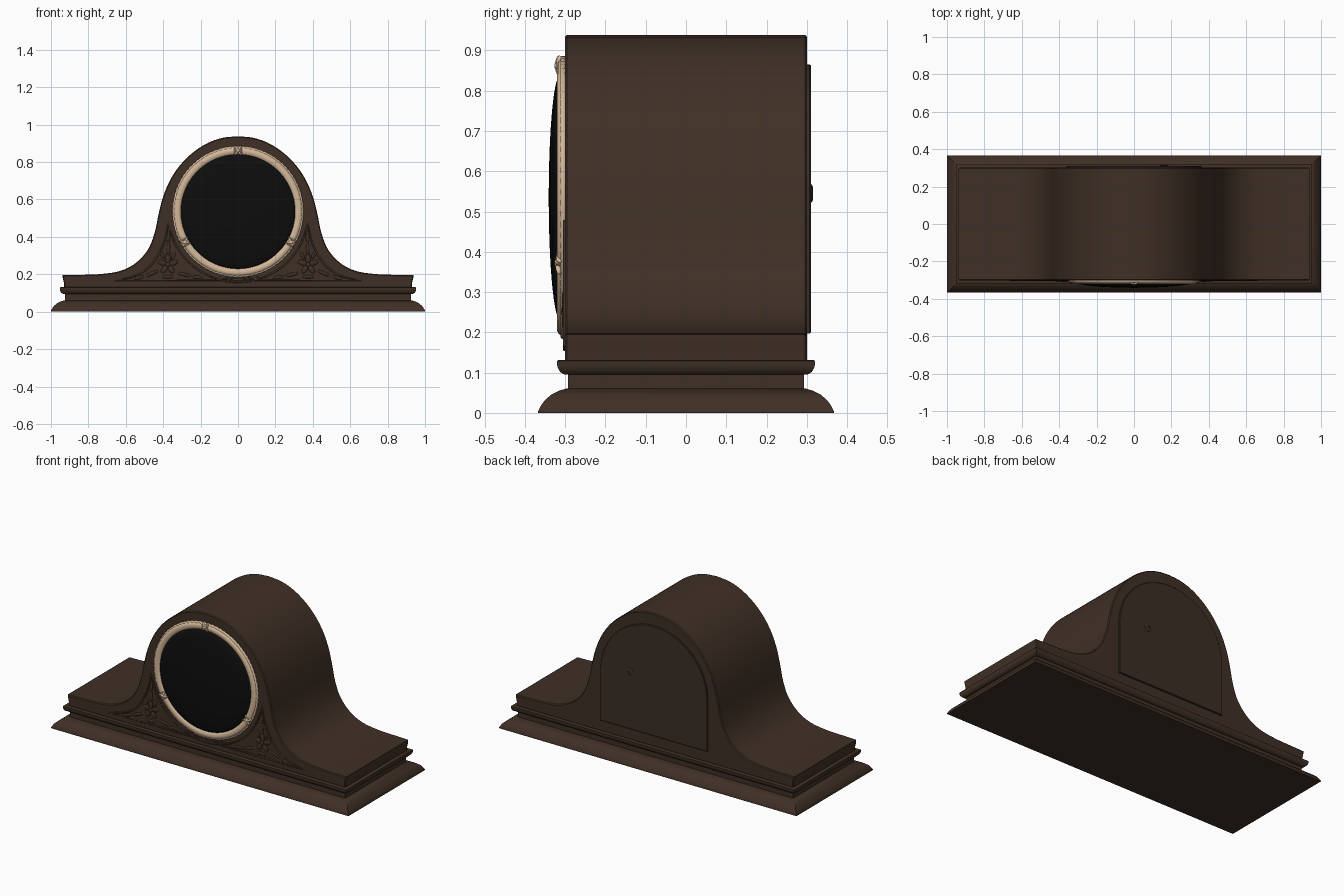
import bpy, bmesh, math
from mathutils import Vector, Matrix

if "Cube" in bpy.data.objects:
    bpy.data.objects.remove(bpy.data.objects["Cube"])


def material(name, rgb):
    m = bpy.data.materials.new(name)
    m.diffuse_color = (*rgb, 1)
    m.use_nodes = True
    m.node_tree.nodes["Principled BSDF"].inputs["Base Color"].default_value = m.diffuse_color
    return m


WOOD = material("walnut brown", (0.050, 0.029, 0.019))
PANEL = material("dark panel brown", (0.043, 0.027, 0.018))
CREAM = material("aged ivory", (0.66, 0.48, 0.32))
BLACK = material("black glass", (0.004, 0.004, 0.004))
CZ = 0.535  # dial centre height


def finish(name, bm, mat, angle=35):
    bmesh.ops.recalc_face_normals(bm, faces=bm.faces[:])
    me = bpy.data.meshes.new(name)
    bm.to_mesh(me)
    bm.free()
    ob = bpy.data.objects.new(name, me)
    bpy.context.collection.objects.link(ob)
    me.materials.append(mat)
    bpy.ops.object.select_all(action='DESELECT')
    ob.select_set(True)
    bpy.context.view_layer.objects.active = ob
    bpy.ops.object.shade_smooth_by_angle(angle=math.radians(angle))
    return ob


def spline(pts, n=5):
    """Smooth curve through the points."""
    p = [Vector(q) for q in pts]
    p = [2 * p[0] - p[1]] + p + [2 * p[-1] - p[-2]]
    out = []
    for i in range(1, len(p) - 2):
        a, b, c, d = p[i - 1:i + 3]
        for k in range(n):
            t = k / n
            out.append(0.5 * (2 * b + (c - a) * t + (2 * a - 5 * b + 4 * c - d) * t * t
                              + (3 * b - a - 3 * c + d) * t ** 3))
    return out + [p[-2]]


def arc(cx, cz, r, a0, a1, n):
    return [Vector((cx + r * math.cos(math.radians(a0 + (a1 - a0) * i / n)),
                    cz + r * math.sin(math.radians(a0 + (a1 - a0) * i / n)))) for i in range(n + 1)]


def extrude(name, outline, y0, y1, mat, chamfer):
    bm = bmesh.new()
    face = bm.faces.new([bm.verts.new((x, y0, z)) for x, z in outline])
    res = bmesh.ops.extrude_face_region(bm, geom=[face], use_keep_orig=True)
    top = [g for g in res["geom"] if isinstance(g, bmesh.types.BMFace)][0]
    bmesh.ops.translate(bm, verts=top.verts[:], vec=(0, y1 - y0, 0))
    edges = set(face.edges) | set(top.edges)
    bmesh.ops.bevel(bm, geom=list(edges), offset=chamfer, segments=1, affect='EDGES')
    return finish(name, bm, mat)


def lathe(name, profile, centre, mat, seg=96, ripple=0.0, angle=35):
    """Revolve (radius, y) points around a front-to-back axis."""
    bm = bmesh.new()
    rings = []
    for r, y in profile:
        if r == 0:
            rings.append([bm.verts.new((centre[0], y, centre[1]))] * seg)
            continue
        ring = []
        for i in range(seg):
            a = 2 * math.pi * i / seg
            rr = r + (ripple if i % 2 else 0)
            ring.append(bm.verts.new((centre[0] + rr * math.cos(a), y, centre[1] + rr * math.sin(a))))
        rings.append(ring)
    for p, q in zip(rings, rings[1:]):
        for i in range(seg):
            j = (i + 1) % seg
            vs = list(dict.fromkeys([p[i], p[j], q[j], q[i]]))
            bm.faces.new(vs)
    return finish(name, bm, mat, angle)


def add_blob(bm, x, y, z, size, turn=0.0):
    """Flattened ellipsoid lying on the front face, turned about y."""
    m = (Matrix.Translation((x, y, z)) @ Matrix.Rotation(-turn, 4, 'Y')
         @ Matrix.Diagonal((*size, 1)))
    bmesh.ops.create_uvsphere(bm, u_segments=12, v_segments=8, radius=1, matrix=m)


def bead_line(name, points, radius, y, mat, cyclic=True):
    cu = bpy.data.curves.new(name, 'CURVE')
    cu.dimensions = '3D'
    cu.bevel_depth = radius
    cu.bevel_resolution = 1
    sp = cu.splines.new('POLY')
    sp.points.add(len(points) - 1)
    for p, (x, z) in zip(sp.points, points):
        p.co = (x, y, z, 1)
    sp.use_cyclic_u = cyclic
    ob = bpy.data.objects.new(name, cu)
    bpy.context.collection.objects.link(ob)
    cu.materials.append(mat)
    bpy.ops.object.select_all(action='DESELECT')
    ob.select_set(True)
    bpy.context.view_layer.objects.active = ob
    bpy.ops.object.convert(target='MESH')


# Stepped base: rectangular rings given as (inset, height)
steps = [(0, 0), (0, 0.005), (0.006, 0.017), (0.016, 0.031), (0.032, 0.045), (0.052, 0.055),
         (0.071, 0.061), (0.074, 0.061), (0.074, 0.095), (0.066, 0.095), (0.055, 0.101),
         (0.049, 0.111), (0.047, 0.119), (0.047, 0.129), (0.050, 0.131), (0.068, 0.131)]
bm = bmesh.new()
rings = [[bm.verts.new((sx * (1 - d), sy * (0.367 - d), z))
          for sx, sy in ((-1, -1), (1, -1), (1, 1), (-1, 1))] for d, z in steps]
for p, q in zip(rings, rings[1:]):
    for i in range(4):
        bm.faces.new((p[i], p[(i + 1) % 4], q[(i + 1) % 4], q[i]))
bm.faces.new(rings[0])
bm.faces.new(rings[-1])
finish("stepped_base", bm, WOOD)

# Case with a round top and flared shoulders
half = spline([(0.937, 0.195), (0.85, 0.197), (0.74, 0.201), (0.63, 0.218), (0.545, 0.262),
               (0.48, 0.335), (0.445, 0.425), (0.425, 0.52), (0.402, 0.61), (0.365, 0.70),
               (0.31, 0.783), (0.24, 0.852), (0.16, 0.903), (0.08, 0.930), (0, 0.938)])
foot = [Vector((0.931, 0.128)), Vector((0.931, 0.155)), Vector((0.937, 0.18))]
right = foot + half
outline = right + [Vector((-p.x, p.y)) for p in reversed(right[:-1])]
extrude("case", outline, -0.301, 0.301, WOOD, 0.005)

# Back door with arched top, and its round pull
door = [Vector((-0.36, 0.197)), Vector((0.36, 0.197))] + arc(0, 0.505, 0.36, 0, 180, 40)
extrude("back_door", door, 0.295, 0.310, PANEL, 0.003)
lathe("door_pull", [(0.022, 0.305), (0.022, 0.312), (0.017, 0.315), (0.009, 0.315),
                    (0.007, 0.312), (0, 0.312)], (0.16, 0.545), PANEL, 20)

# Dial bezel with a fine reeded rim, and domed glass
lathe("bezel", [(0.342, -0.298), (0.343, -0.310), (0.339, -0.316), (0.331, -0.320),
                (0.320, -0.320), (0.311, -0.317), (0.304, -0.311), (0.301, -0.300)],
      (0, CZ), CREAM, 128)
lathe("bezel_rim", [(0.344, -0.298), (0.349, -0.302), (0.349, -0.308), (0.344, -0.312),
                    (0.338, -0.312)], (0, CZ), CREAM, 160, 0.003, 60)
lathe("glass", [(0.309, -0.300), (0.306, -0.312)]
      + [(0.306 * math.cos(t * math.pi / 16), -0.312 - 0.029 * math.sin(t * math.pi / 16))
         for t in range(1, 8)] + [(0, -0.341)], (0, CZ), BLACK, 96)

# Crossed ribbon ties on the bezel
bm = bmesh.new()
for deg in (90, 210, 330):
    a = math.radians(deg)
    x, z = 0.327 * math.cos(a), CZ + 0.327 * math.sin(a)
    for s in (-1, 1):
        add_blob(bm, x, -0.316, z, (0.031, 0.009, 0.007), a + s * 0.6)
        tx, tz = -math.sin(a) * s * 0.017, math.cos(a) * s * 0.017
        add_blob(bm, x + tx, -0.314, z + tz, (0.026, 0.009, 0.005), a)
    add_blob(bm, x, -0.319, z, (0.011, 0.008, 0.011))
finish("ribbon_ties", bm, CREAM, 60)

# Carved corner panels: border, flower and leaves, mirrored left and right
inner = arc(0, CZ, 0.377, 246.5, 342, 24)
outer = spline([(0.372, 0.475), (0.385, 0.405), (0.415, 0.325), (0.465, 0.25),
                (0.54, 0.195), (0.64, 0.168)], 4)
border = [Vector((0.15, 0.168))] + inner + outer
for side, s in (("right", 1), ("left", -1)):
    bead_line(side + "_panel_border", [(s * p.x, p.y) for p in border], 0.005, -0.301, WOOD)
    bm = bmesh.new()
    fx, fz = 0.375, 0.252
    for k in range(5):
        a = math.radians(90 + 72 * k)
        add_blob(bm, s * (fx + 0.030 * math.cos(a)), -0.302, fz + 0.030 * math.sin(a),
                 (0.026, 0.006, 0.014), a if s > 0 else math.pi - a)
    add_blob(bm, s * fx, -0.304, fz, (0.013, 0.006, 0.013))
    for lx, lz, deg, ln in ((0.372, 0.335, 90, 0.036), (0.372, 0.395, 92, 0.026),
                            (0.285, 0.198, 14, 0.042), (0.215, 0.184, 5, 0.030),
                            (0.460, 0.205, -24, 0.040), (0.530, 0.182, -14, 0.030),
                            (0.375, 0.187, 0, 0.036), (0.405, 0.305, 66, 0.024),
                            (0.345, 0.300, 115, 0.022)):
        a = math.radians(deg)
        add_blob(bm, s * lx, -0.301, lz, (ln, 0.005, 0.009), a if s > 0 else math.pi - a)
    finish(side + "_carved_flower", bm, WOOD, 60)

# Thin moulding line along the front foot of the case
bead_line("front_moulding_line", [(-0.66, 0.163), (0.66, 0.163)], 0.003, -0.301, WOOD, False)
